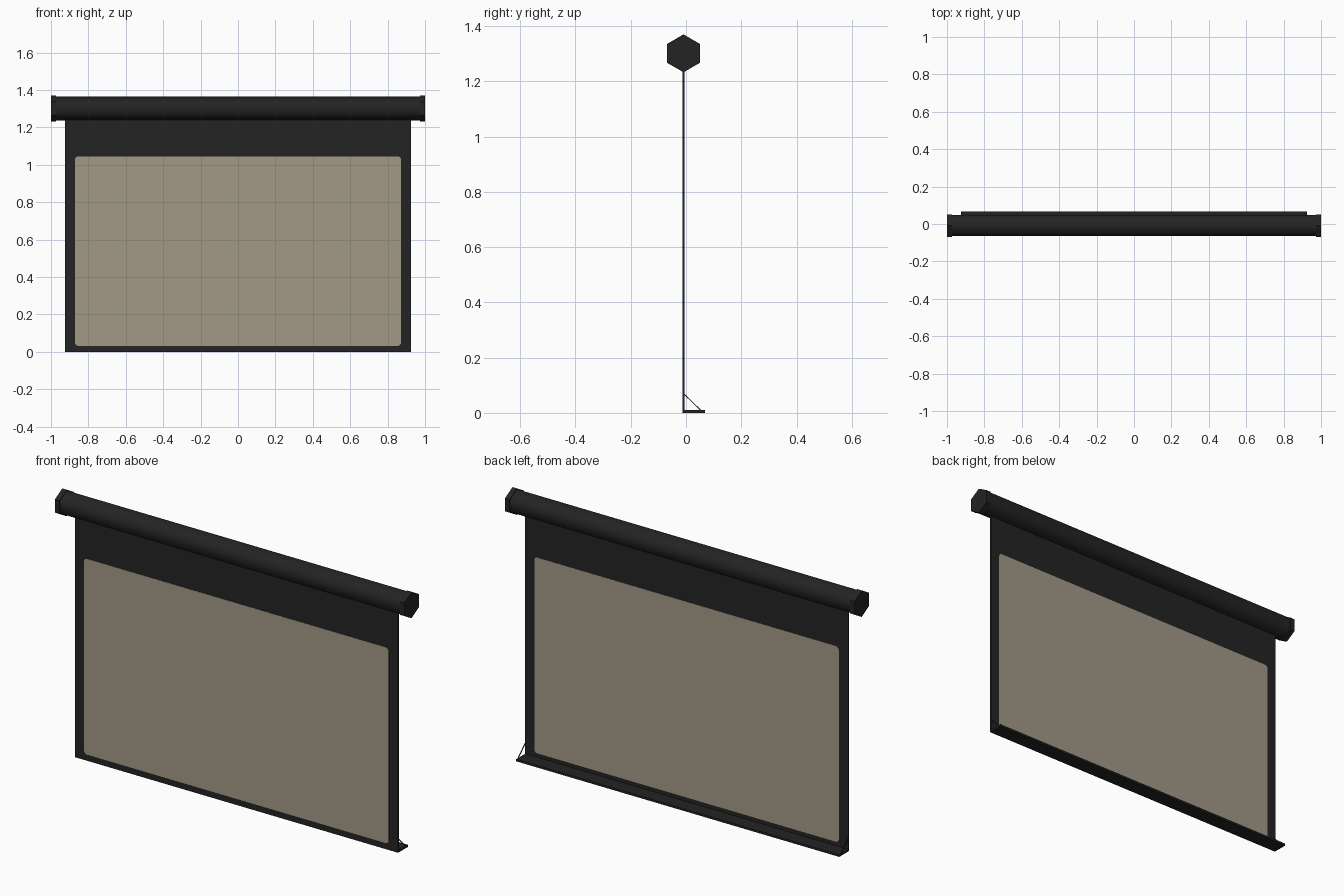
import bpy, bmesh, math
from mathutils import Vector

if "Cube" in bpy.data.objects:
    bpy.data.objects.remove(bpy.data.objects["Cube"])


def material(name, rgb):
    m = bpy.data.materials.new(name)
    m.diffuse_color = (*rgb, 1)
    m.use_nodes = True
    m.node_tree.nodes["Principled BSDF"].inputs["Base Color"].default_value = m.diffuse_color
    return m


BLACK = material("charcoal black", (0.017, 0.017, 0.017))
BEIGE = material("warm beige", (0.36, 0.32, 0.245))
YC = -0.009          # depth of the roller axis and the cloth


def prism(name, points, axis, start, end, mat, caps=True, smooth=False):
    """Extrude a closed 2D profile along x or y."""
    def place(p, d):
        return (d, p[0], p[1]) if axis == "x" else (p[0], d, p[1])
    bm = bmesh.new()
    a = [bm.verts.new(place(p, start)) for p in points]
    b = [bm.verts.new(place(p, end)) for p in points]
    n = len(points)
    for i in range(n):
        bm.faces.new((a[i], a[(i + 1) % n], b[(i + 1) % n], b[i]))
    if caps:
        bm.faces.new(a)
        bm.faces.new(b)
    bmesh.ops.recalc_face_normals(bm, faces=bm.faces)
    for f in bm.faces:
        f.smooth = smooth
    me = bpy.data.meshes.new(name)
    bm.to_mesh(me)
    bm.free()
    me.materials.append(mat)
    ob = bpy.data.objects.new(name, me)
    bpy.context.collection.objects.link(ob)
    return ob


def hexagon(r):
    return [(YC + r * math.sin(i * math.pi / 3), 1.301 + r * math.cos(i * math.pi / 3))
            for i in range(6)]


def rect(x0, x1, z0, z1):
    return [(x0, z0), (x1, z0), (x1, z1), (x0, z1)]


def rounded(x0, x1, z0, z1, r, steps=4):
    pts = []
    corners = [(x1 - r, z1 - r), (x0 + r, z1 - r), (x0 + r, z0 + r), (x1 - r, z0 + r)]
    for k, (cx, cz) in enumerate(corners):
        for i in range(steps + 1):
            t = (k + i / steps) * math.pi / 2
            pts.append((cx + r * math.cos(t), cz + r * math.sin(t)))
    return pts


# roller housing: softly shaded hexagonal tube
prism("roller_housing", hexagon(0.0645), "x", -0.98, 0.98, BLACK, caps=False, smooth=True)

# black cloth border and the beige picture area on both faces
prism("screen_border", rect(-0.925, 0.925, 0, 1.26), "y", YC - 0.003, YC + 0.003, BLACK)
picture = rounded(-0.872, 0.872, 0.032, 1.045, 0.018)
prism("picture_front", picture, "y", YC - 0.0042, YC - 0.0031, BEIGE)
prism("picture_back", picture, "y", YC + 0.0031, YC + 0.0042, BEIGE)

# weighted foot strip
prism("foot_strip", [(YC - 0.003, 0), (0.068, 0), (0.068, 0.011), (YC - 0.003, 0.011)],
      "x", -0.925, 0.925, BLACK)

# end caps and thin diagonal struts on each side
for side, s in (("left", -1), ("right", 1)):
    prism(f"end_cap_{side}", hexagon(0.0685), "x", s * 0.974, s, BLACK)
    a, b = Vector((YC, 0.070)), Vector((0.055, 0.008))
    d = (b - a).normalized()
    n = Vector((-d.y, d.x)) * 0.0016
    prism(f"strut_{side}", [a + n, b + n, b - n, a - n], "x", s * 0.922, s * 0.926, BLACK)
